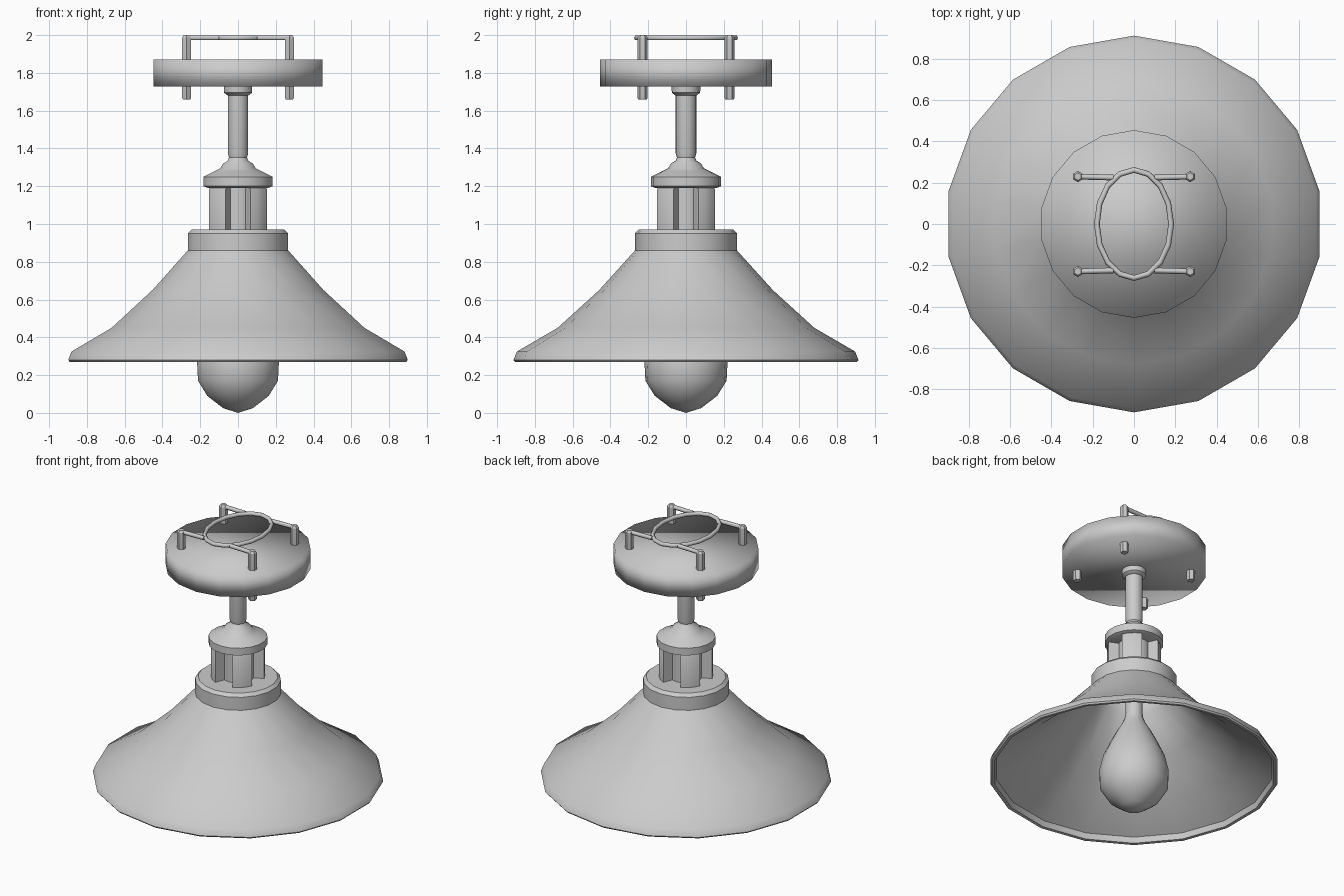
import bpy, bmesh
from math import sin, cos, pi, radians

if "Cube" in bpy.data.objects:
    bpy.data.objects.remove(bpy.data.objects["Cube"])


def finish(name, bm, angle=40):
    bmesh.ops.recalc_face_normals(bm, faces=bm.faces[:])
    mesh = bpy.data.meshes.new(name)
    bm.to_mesh(mesh)
    bm.free()
    ob = bpy.data.objects.new(name, mesh)
    bpy.context.collection.objects.link(ob)
    bpy.ops.object.select_all(action='DESELECT')
    ob.select_set(True)
    bpy.context.view_layer.objects.active = ob
    if angle is None:
        bpy.ops.object.shade_smooth()
    elif angle > 0:
        bpy.ops.object.shade_smooth_by_angle(angle=radians(angle))
    return ob


def lathe(name, profile, n=18, at=(0, 0), angle=40):
    """Revolve an (r, z) profile; open ends are capped with n-gons."""
    bm = bmesh.new()
    rings = []
    for r, z in profile:
        if r == 0:
            rings.append([bm.verts.new((at[0], at[1], z))] * n)
        else:
            rings.append([bm.verts.new((at[0] + r * cos(pi / 2 + 2 * pi * i / n),
                                        at[1] + r * sin(pi / 2 + 2 * pi * i / n), z))
                          for i in range(n)])
    for a, b in zip(rings, rings[1:]):
        for i in range(n):
            j = (i + 1) % n
            quad = list(dict.fromkeys((a[i], a[j], b[j], b[i])))
            bm.faces.new(quad)
    for ring, (r, z) in ((rings[0], profile[0]), (rings[-1], profile[-1])):
        if r > 0:
            bm.faces.new(ring)
    return finish(name, bm, angle)


def tube(name, paths, radius, sides=6):
    """Round bars; a path is (points, section directions, closed)."""
    bm = bmesh.new()
    for pts, outs, closed in paths:
        rings = []
        for (x, y, z), (ox, oy) in zip(pts, outs):
            rings.append([bm.verts.new((x + ox * radius * cos(2 * pi * k / sides),
                                        y + oy * radius * cos(2 * pi * k / sides),
                                        z + radius * sin(2 * pi * k / sides)))
                          for k in range(sides)])
        for i in range(len(rings) if closed else len(rings) - 1):
            a, b = rings[i], rings[(i + 1) % len(rings)]
            for k in range(sides):
                m = (k + 1) % sides
                bm.faces.new((a[k], a[m], b[m], b[k]))
        if not closed:
            bm.faces.new(rings[0])
            bm.faces.new(rings[-1])
    return finish(name, bm, 65)


# Shade: outer skin, rolled rim, inner skin
lathe("shade", [(0, .97), (.25, .97), (.27, .95), (.27, .86), (.46, .65), (.68, .45),
                (.895, .325), (.913, .28), (.905, .27), (.885, .272), (.875, .31),
                (.67, .43), (.445, .635), (.25, .85), (.245, .93), (0, .93)])

# Bulb and its holder
lathe("bulb", [(0, 0), (.08, .025), (.165, .09), (.215, .17), (.22, .27), (.195, .38),
               (.15, .48), (.105, .57), (.07, .63), (.057, .67), (.057, .69), (0, .69)])
lathe("bulb_holder", [(.055, .68), (.055, .94)])

# Socket core with four curved panels at the diagonals
lathe("socket_core", [(.10, .96), (.10, 1.21)])
bm = bmesh.new()
for q in range(4):
    centre = radians(45 + 90 * q)
    cols = []
    for s in (-22, -7.5, 7.5, 22):
        a = centre + radians(s)
        cols.append([bm.verts.new((r * cos(a), r * sin(a), z))
                     for r, z in ((.168, .96), (.168, 1.18), (.158, 1.2), (.095, 1.2), (.095, .96))])
    for c, d in zip(cols, cols[1:]):
        for k in range(5):
            m = (k + 1) % 5
            bm.faces.new((c[k], c[m], d[m], d[k]))
    bm.faces.new(cols[0])
    bm.faces.new(cols[-1])
finish("socket_panels", bm)

# Bell cap over the socket, stem and top collar
lathe("bell_cap", [(0, 1.19), (.16, 1.19), (.185, 1.2), (.185, 1.25), (.125, 1.28), (.095, 1.295),
                   (.08, 1.32), (.055, 1.335), (.045, 1.36), (0, 1.36)], angle=50)
lathe("stem", [(.045, 1.34), (.055, 1.375), (.055, 1.72)])
lathe("stem_collar", [(.055, 1.68), (.075, 1.695), (.077, 1.735)])

# Ceiling canopy, softly shaded all over
lathe("canopy", [(.455, 1.728), (.455, 1.872)], angle=None)

# Four bolts through the canopy
for i, (sx, sy) in enumerate(((-1, -1), (1, -1), (1, 1), (-1, 1))):
    lathe(f"bolt_{i + 1}", [(.023, 1.66), (.027, 1.668), (.027, 1.988), (.018, 2.0)],
          n=6, at=(sx * .272, sy * .23), angle=30)

# Mounting bracket: oval ring with four arms to the bolts
zb = 1.985
t = [2 * pi * i / 16 for i in range(16)]
paths = [([(.18 * cos(a), .262 * sin(a), zb) for a in t], [(cos(a), sin(a)) for a in t], True)]
for sx in (-1, 1):
    for sy in (-1, 1):
        paths.append(([(sx * .272, sy * .23, zb), (sx * .1, sy * .225, zb)], [(0, 1)] * 2, False))
tube("mounting_bracket", paths, .014)
